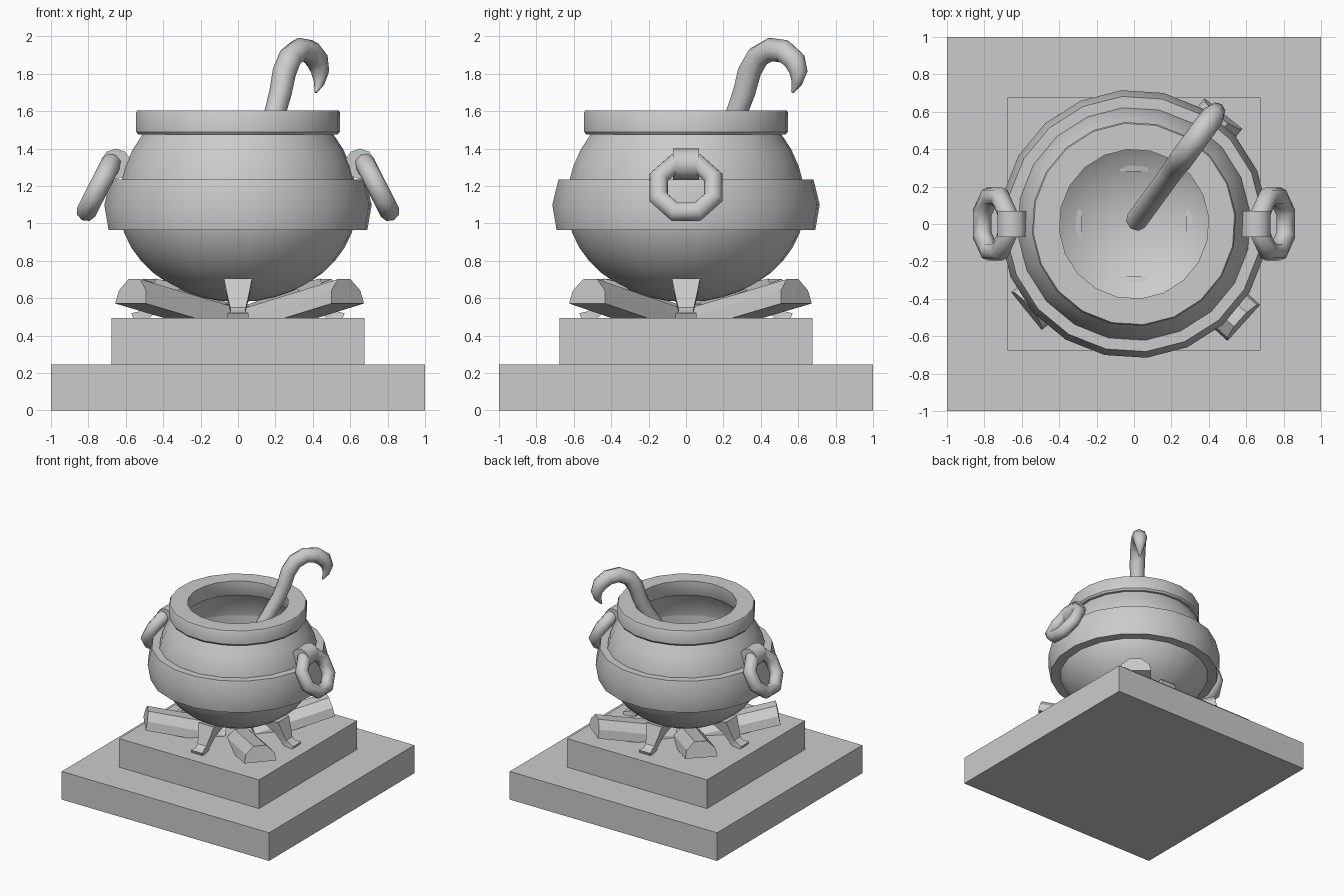
import bpy, bmesh
from math import sin, cos, pi, radians, sqrt
from mathutils import Matrix, Vector

if "Cube" in bpy.data.objects:
    bpy.data.objects.remove(bpy.data.objects["Cube"])


def make(name, verts, faces, angle=35):
    me = bpy.data.meshes.new(name)
    me.from_pydata([tuple(v) for v in verts], [], faces)
    bm = bmesh.new()
    bm.from_mesh(me)
    bmesh.ops.remove_doubles(bm, verts=bm.verts, dist=1e-5)
    bmesh.ops.recalc_face_normals(bm, faces=bm.faces)
    bm.to_mesh(me)
    bm.free()
    ob = bpy.data.objects.new(name, me)
    bpy.context.collection.objects.link(ob)
    if angle:
        smooth(ob, angle)
    return ob


def smooth(ob, angle):
    bpy.ops.object.select_all(action='DESELECT')
    ob.select_set(True)
    bpy.context.view_layer.objects.active = ob
    bpy.ops.object.shade_smooth_by_angle(angle=radians(angle))


def loft(name, rings, closed=False, angle=35):
    """Skin a list of equal-length closed rings; cap the ends unless closed."""
    n, m = len(rings[0]), len(rings)
    verts = [v for r in rings for v in r]
    faces = []
    for i in range(m if closed else m - 1):
        j = (i + 1) % m
        for k in range(n):
            l = (k + 1) % n
            faces.append((i * n + k, i * n + l, j * n + l, j * n + k))
    if not closed:
        faces += [tuple(range(n)), tuple(range((m - 1) * n, m * n))]
    return make(name, verts, faces, angle)


def lathe(name, profile, seg=20):
    """Revolve a closed (radius, z) profile around z."""
    rings = []
    for i in range(seg):
        a = 2 * pi * (i + 0.3) / seg
        rings.append([(r * cos(a), r * sin(a), z) for r, z in profile])
    return loft(name, rings, closed=True)


def box(name, half, z0, z1):
    c = [(-half, -half), (half, -half), (half, half), (-half, half)]
    return loft(name, [[(x, y, z) for x, y in c] for z in (z0, z1)], angle=0)


# Stepped plinth
box("lower_step", 1.0, 0, 0.245)
box("upper_step", 0.675, 0.245, 0.495)

# Pot body: hollow, squashed below and rounder above
def bowl(scale, steps=14):
    pts = []
    for i in range(steps + 1):
        a = -pi / 2 + (pi / 2 + radians(37)) * i / steps
        b = 0.525 if a < 0 else 0.62
        pts.append((0.64 * scale * cos(a), 1.105 + b * scale * sin(a)))
    pts[0] = (0.0001, pts[0][1])
    return pts


outer, inner = bowl(1.0), bowl(0.955)
prof = outer + [(0.5, 1.5), (0.47, 1.5)] + inner[::-1]
n, seg = len(prof), 20
verts, faces = [], []
for i in range(seg):
    a = 2 * pi * (i + 0.3) / seg
    verts += [((r if r > 0.001 else 0) * cos(a), (r if r > 0.001 else 0) * sin(a), z) for r, z in prof]
    j = (i + 1) % seg
    for k in range(n - 1):
        q = (i * n + k, j * n + k, j * n + k + 1, i * n + k + 1)
        if k == 0:
            q = (q[0], q[2], q[3])
        elif k == n - 2:
            q = q[:3]
        faces.append(q)
make("pot_body", verts, faces)

# Rim and belly band
lathe("pot_rim", [(0.40, 1.605), (0.54, 1.605), (0.547, 1.595), (0.547, 1.49),
                  (0.535, 1.475), (0.41, 1.475), (0.40, 1.49)])
lathe("belly_band", [(0.60, 1.235), (0.685, 1.235), (0.718, 1.10), (0.695, 0.965), (0.60, 0.965)])

# Ring handles and their lugs
for s, side in ((-1, "left"), (1, "right")):
    rot = Matrix.Rotation(radians(-27), 4, 'Y')
    rings = []
    for i in range(8):
        a = 2 * pi * (i + 0.5) / 8
        ring = []
        for k in range(8):
            b = 2 * pi * k / 8
            r = 0.158 + 0.054 * cos(b)
            p = rot @ Vector((0.054 * sin(b), r * cos(a), r * sin(a)))
            ring.append((s * (p.x + 0.745), p.y, p.z + 1.192))
        rings.append(ring)
    loft(side + "_ring_handle", rings, closed=True, angle=60)
    lug = []
    for y in (-0.07, 0.07):
        lug.append([(s * (0.653 + 0.082 * cos(2 * pi * (k + 0.5) / 10)), y,
                     1.318 + 0.082 * sin(2 * pi * (k + 0.5) / 10)) for k in range(10)])
    loft(side + "_handle_lug", lug, angle=40)

# Four curved feet: (outer r, outer z, inner r, inner z, half width)
leg = [(0.44, 0.705, 0.28, 0.67, 0.075), (0.47, 0.62, 0.39, 0.60, 0.058),
       (0.495, 0.55, 0.44, 0.53, 0.042), (0.525, 0.53, 0.47, 0.495, 0.04),
       (0.57, 0.52, 0.56, 0.495, 0.055)]
for q in range(4):
    m = Matrix.Rotation(q * pi / 2, 4, 'Z')
    rings = [[m @ Vector(p) for p in ((ro, -w, zo), (ro, w, zo), (ri, w, zi), (ri, -w, zi))]
             for ro, zo, ri, zi, w in leg]
    loft("pot_foot_%d" % (q + 1), rings, angle=25)

# Four half-round logs dipping toward the middle
half_round = [(-0.13, 0), (-0.115, 0.07), (-0.05, 0.13), (0.05, 0.13), (0.115, 0.07), (0.13, 0)]
for q, (ang, length) in enumerate(((-42, 0.79), (51, 0.76), (135, 0.70), (219, 0.74))):
    m = Matrix.Rotation(radians(ang), 4, 'Z')
    rings = []
    for r in (0.12, length):
        z = 0.572 - 0.23 * (length - r)
        rings.append([m @ Vector((r - 0.2 * h, w, z + h)) for w, h in half_round])
    loft("log_%d" % (q + 1), rings, angle=25)

# Hooked ladle leaning in the pot: (distance along lean, z, thickness)
path = [(0.02, 1.07, 1), (0.18, 1.34, 1), (0.335, 1.59, 1), (0.385, 1.70, 1.05),
        (0.42, 1.81, 1.1), (0.475, 1.89, 1.1), (0.56, 1.93, 1.1), (0.65, 1.92, 1.1),
        (0.72, 1.87, 1.05), (0.745, 1.81, 0.85), (0.735, 1.75, 0.5), (0.705, 1.70, 0.12)]
d = Vector((0.59, 0.807, 0))
side = Vector((-d.y, d.x, 0))
pts = [d * s + Vector((0, 0, z)) for s, z, _ in path]
rings = []
for i, p in enumerate(pts):
    t = (pts[min(i + 1, len(pts) - 1)] - pts[max(i - 1, 0)]).normalized()
    up = t.cross(side)
    r = 0.058 * path[i][2]
    rings.append([p + side * r * cos(k * pi / 4) + up * r * sin(k * pi / 4) for k in range(8)])
loft("ladle", rings, angle=50)
